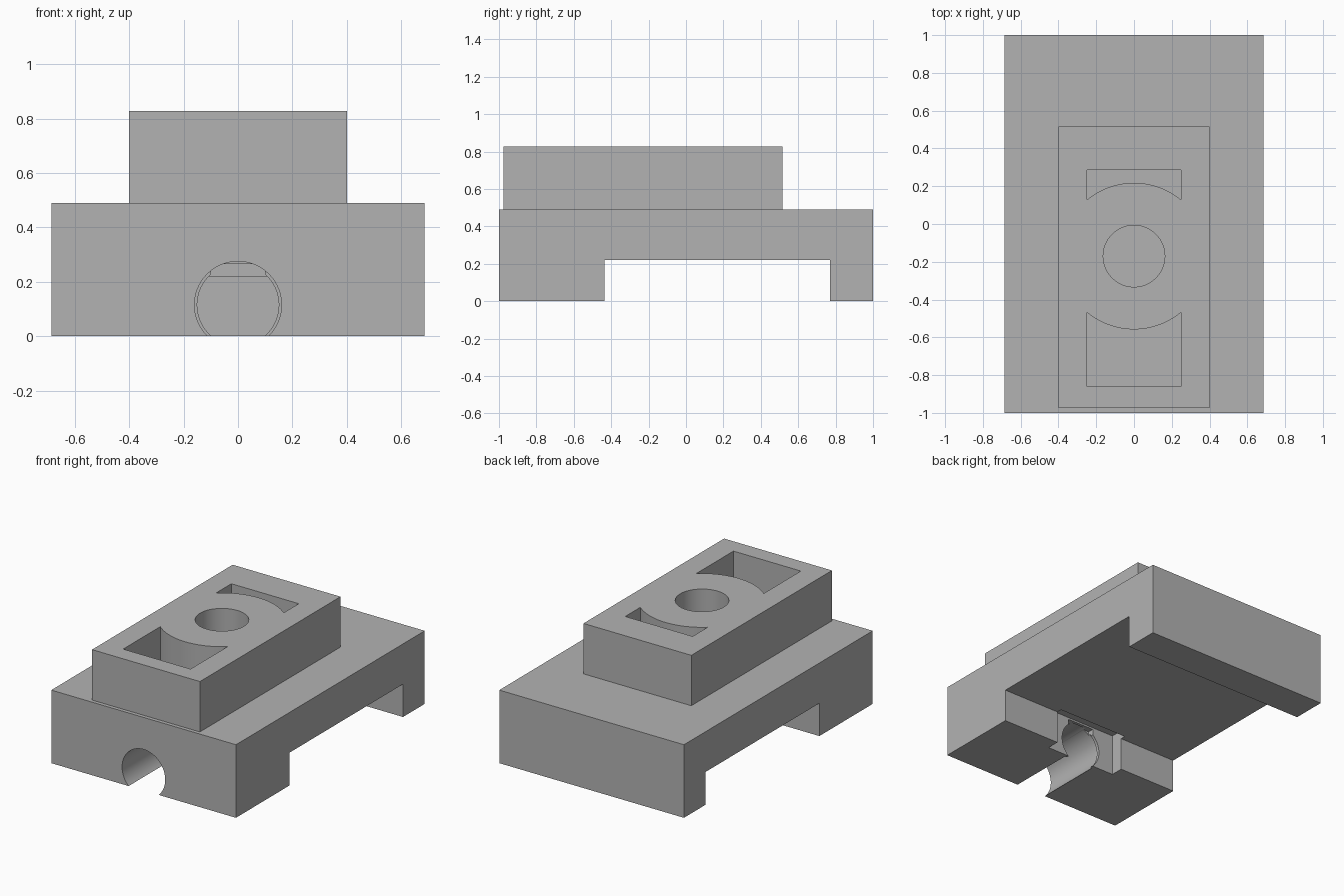
import bpy
import bmesh
import math
from mathutils import Vector

if "Cube" in bpy.data.objects:
    bpy.data.objects.remove(bpy.data.objects["Cube"], do_unlink=True)

grey = bpy.data.materials.new("mid grey")
grey.use_nodes = True
grey.diffuse_color = (0.45, 0.45, 0.45, 1)
grey.node_tree.nodes["Principled BSDF"].inputs["Base Color"].default_value = (0.45, 0.45, 0.45, 1)


def prism(name, profile, offset):
    """Extrude a closed loop of 3D points along an offset."""
    bm = bmesh.new()
    face = bm.faces.new([bm.verts.new(p) for p in profile])
    ext = bmesh.ops.extrude_face_region(bm, geom=[face])
    moved = [v for v in ext["geom"] if isinstance(v, bmesh.types.BMVert)]
    bmesh.ops.translate(bm, verts=moved, vec=Vector(offset))
    bmesh.ops.recalc_face_normals(bm, faces=bm.faces)
    mesh = bpy.data.meshes.new(name)
    bm.to_mesh(mesh)
    bm.free()
    mesh.materials.append(grey)
    obj = bpy.data.objects.new(name, mesh)
    bpy.context.collection.objects.link(obj)
    return obj


def box(name, x, y0, y1, z0, z1):
    return prism(name, [(-x, y0, z0), (x, y0, z0), (x, y1, z0), (-x, y1, z0)], (0, 0, z1 - z0))


def circle(r, n=96):
    return [(r * math.cos(2 * math.pi * i / n), r * math.sin(2 * math.pi * i / n)) for i in range(n)]


def bore(name, r, y0, y1):
    return prism(name, [(x, y0, BORE_Z + z) for x, z in circle(r)], (0, y1 - y0, 0))


def cut(target, cutters):
    bpy.context.view_layer.objects.active = target
    for c in cutters:
        c.hide_render = True
        mod = target.modifiers.new("cut", "BOOLEAN")
        mod.operation = "DIFFERENCE"
        mod.solver = "EXACT"
        mod.object = c
        bpy.ops.object.modifier_apply(modifier=mod.name)
        bpy.data.objects.remove(c, do_unlink=True)


def smooth(obj):
    bpy.ops.object.select_all(action="DESELECT")
    obj.select_set(True)
    bpy.context.view_layer.objects.active = obj
    bpy.ops.object.shade_smooth_by_angle(angle=math.radians(30))


# Base: bridge-shaped side profile with a thick front foot and a thin rear foot
BORE_Z = 0.115
TOP = 0.49
side = [(-1, 0), (-0.435, 0), (-0.435, 0.22), (0.77, 0.22), (0.77, 0), (1, 0), (1, TOP), (-1, TOP)]
base = prism("base", [(-0.685, y, z) for y, z in side], (1.37, 0, 0))

# Front bore with a narrow split lip, opening into a slot behind the foot
cut(base, [
    box("slot_cutter", 0.26, -0.52, -0.4, -0.1, 0.277),
    bore("bore_cutter", 0.16, -1.1, -0.54),
    bore("lip_cutter", 0.15, -0.6, -0.45),
    box("lip_gap_cutter", 0.1, -0.56, -0.5, 0.18, 0.265),
])
smooth(base)

# Raised block with a round hole and two pockets curved around it
HOLE_Y = -0.17
block = box("raised_block", 0.4, -0.975, 0.515, TOP, 0.828)


def pocket(name, far_y, direction, r=0.388, half=0.25, n=24):
    a = math.asin(half / r)
    angles = [-a + 2 * a * i / n for i in range(n + 1)]
    arc = [(r * math.sin(t), HOLE_Y + direction * r * math.cos(t), 0.4) for t in angles]
    return prism(name, arc + [(half, far_y, 0.4), (-half, far_y, 0.4)], (0, 0, 0.6))


cut(block, [
    prism("hole_cutter", [(x, HOLE_Y + y, 0.4) for x, y in circle(0.163)], (0, 0, 0.6)),
    pocket("front_pocket_cutter", -0.86, -1),
    pocket("rear_pocket_cutter", 0.287, 1),
])
smooth(block)
